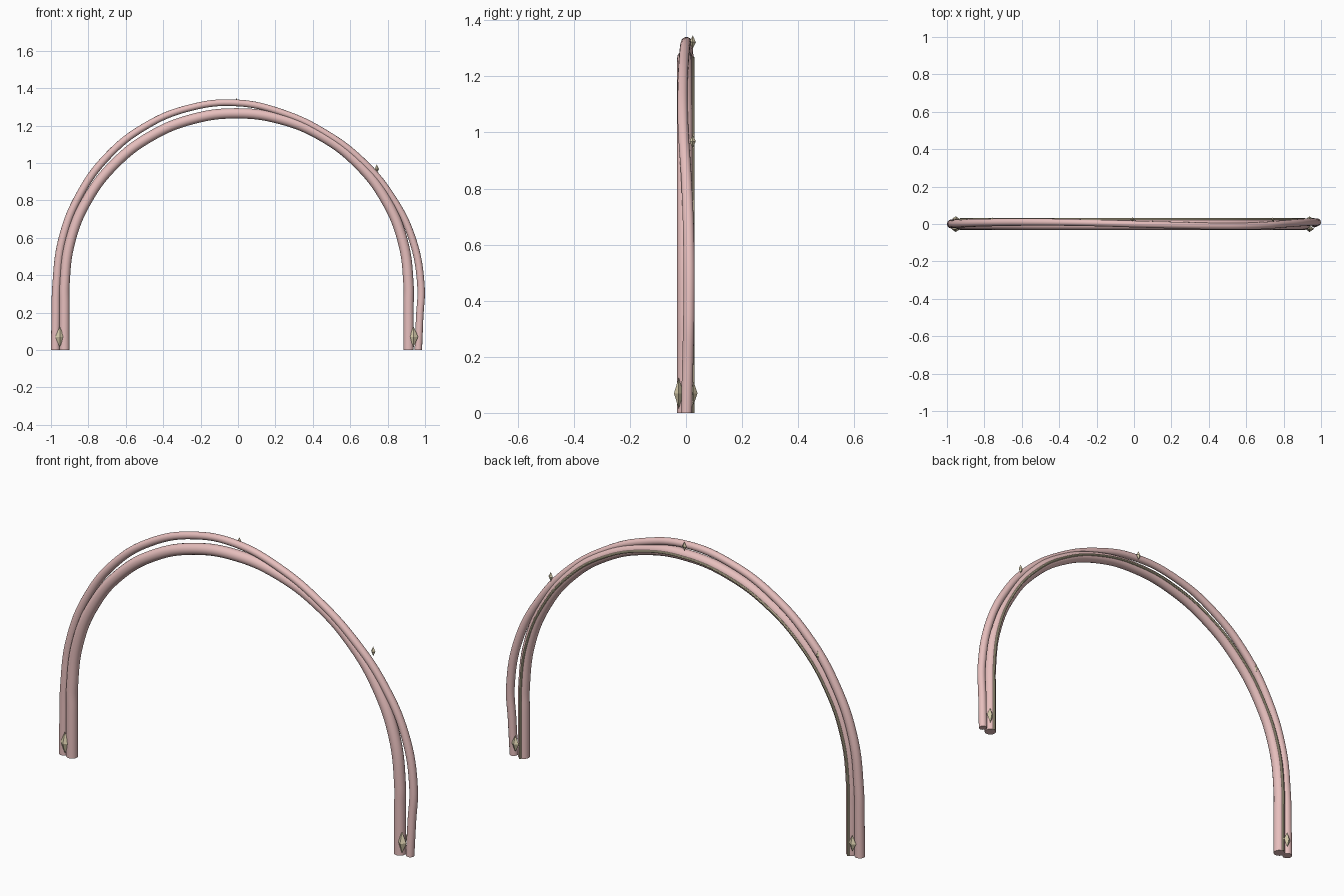
import bpy, bmesh
from math import radians, cos, sin, pi

if "Cube" in bpy.data.objects:
    bpy.data.objects.remove(bpy.data.objects["Cube"])

CX, CZ, R = -0.008, 0.345, 0.92   # arch centre and radius


def material(name, col):
    m = bpy.data.materials.new(name)
    m.diffuse_color = (*col, 1)
    m.use_nodes = True
    m.node_tree.nodes["Principled BSDF"].inputs["Base Color"].default_value = m.diffuse_color
    return m


pink = material("pink_stem", (0.80, 0.52, 0.51))
gold = material("pale_gold", (0.70, 0.62, 0.42))


def polar(deg, rad, y):
    a = radians(deg)
    return (CX + rad * cos(a), y, CZ + rad * sin(a))


def tube(name, pts, mat, res=6):
    """Swept tube through (position, radius) points, flat end caps."""
    cu = bpy.data.curves.new(name, 'CURVE')
    cu.dimensions = '3D'
    cu.bevel_depth = 1.0
    cu.bevel_resolution = res
    cu.resolution_u = 8
    cu.use_fill_caps = True
    sp = cu.splines.new('BEZIER')
    sp.bezier_points.add(len(pts) - 1)
    for bp, (co, r) in zip(sp.bezier_points, pts):
        bp.co = co
        bp.radius = r
        bp.handle_left_type = bp.handle_right_type = 'AUTO'
    ob = bpy.data.objects.new(name, cu)
    bpy.context.collection.objects.link(ob)
    bpy.ops.object.select_all(action='DESELECT')
    ob.select_set(True)
    bpy.context.view_layer.objects.active = ob
    bpy.ops.object.convert(target='MESH')
    ob = bpy.context.object
    ob.data.materials.clear()
    ob.data.materials.append(mat)
    bpy.ops.object.shade_smooth_by_angle(angle=radians(40))
    return ob


def plain_arch(y, r):
    """Two straight legs joined by a half circle."""
    right = [((CX + R, y, z), r) for z in (0, 0.12, 0.24)]
    left = [((CX - R, y, z), r) for z in (0.24, 0.12, 0)]
    return right + [(polar(a, R, y), r) for a in range(0, 181, 15)] + left


# inner arch and the thin vein along its back
tube("inner_arch", plain_arch(-0.004, 0.0275), pink)
tube("back_vein", plain_arch(0.025, 0.006), gold, 2)

# outer arch winding loosely around the inner one: angle, radius, y, thickness
wind = [(0, 0.986, 0.010, 0.020), (15, 0.972, 0.010, 0.020), (30, 0.955, 0.002, 0.019),
        (45, 0.945, -0.010, 0.019), (60, 0.943, -0.012, 0.018), (75, 0.955, -0.007, 0.018),
        (90, 0.976, 0.000, 0.018), (105, 0.982, 0.007, 0.018), (120, 0.981, 0.010, 0.019),
        (135, 0.976, 0.009, 0.020), (150, 0.968, 0.006, 0.021), (165, 0.963, 0.002, 0.022),
        (180, 0.962, 0.000, 0.023)]
path = [((0.964, 0.002, 0), 0.020), ((0.971, 0.006, 0.17), 0.020)]
path += [(polar(a, rad, y), t) for a, rad, y, t in wind]
path += [((-0.974, 0, 0.17), 0.0235), ((-0.976, 0, 0), 0.024)]
tube("outer_arch", path, pink)


def thorn(name, loc, w, d, h):
    """Four-sided flat-faced diamond."""
    me = bpy.data.meshes.new(name)
    bm = bmesh.new()
    ring = [bm.verts.new((w * cos(i * pi / 2), d * sin(i * pi / 2), 0)) for i in range(4)]
    top, bot = bm.verts.new((0, 0, h)), bm.verts.new((0, 0, -h))
    for i in range(4):
        a, b = ring[i], ring[(i + 1) % 4]
        bm.faces.new((a, b, top))
        bm.faces.new((b, a, bot))
    bm.to_mesh(me)
    bm.free()
    me.materials.append(gold)
    ob = bpy.data.objects.new(name, me)
    ob.location = loc
    bpy.context.collection.objects.link(ob)


# large diamonds at the feet, front and back
for side, x in (("left", -0.953), ("right", 0.939)):
    thorn("front_foot_diamond_" + side, (x, -0.026, 0.07), 0.024, 0.017, 0.055)
    thorn("back_foot_diamond_" + side, (x, 0.027, 0.07), 0.020, 0.014, 0.042)

# small diamonds along the back of the arch
for side, x, z in (("left", -0.757, 0.968), ("top", -0.008, 1.322), ("right", 0.742, 0.968)):
    thorn("small_diamond_" + side, (x, 0.024, z), 0.012, 0.011, 0.024)
